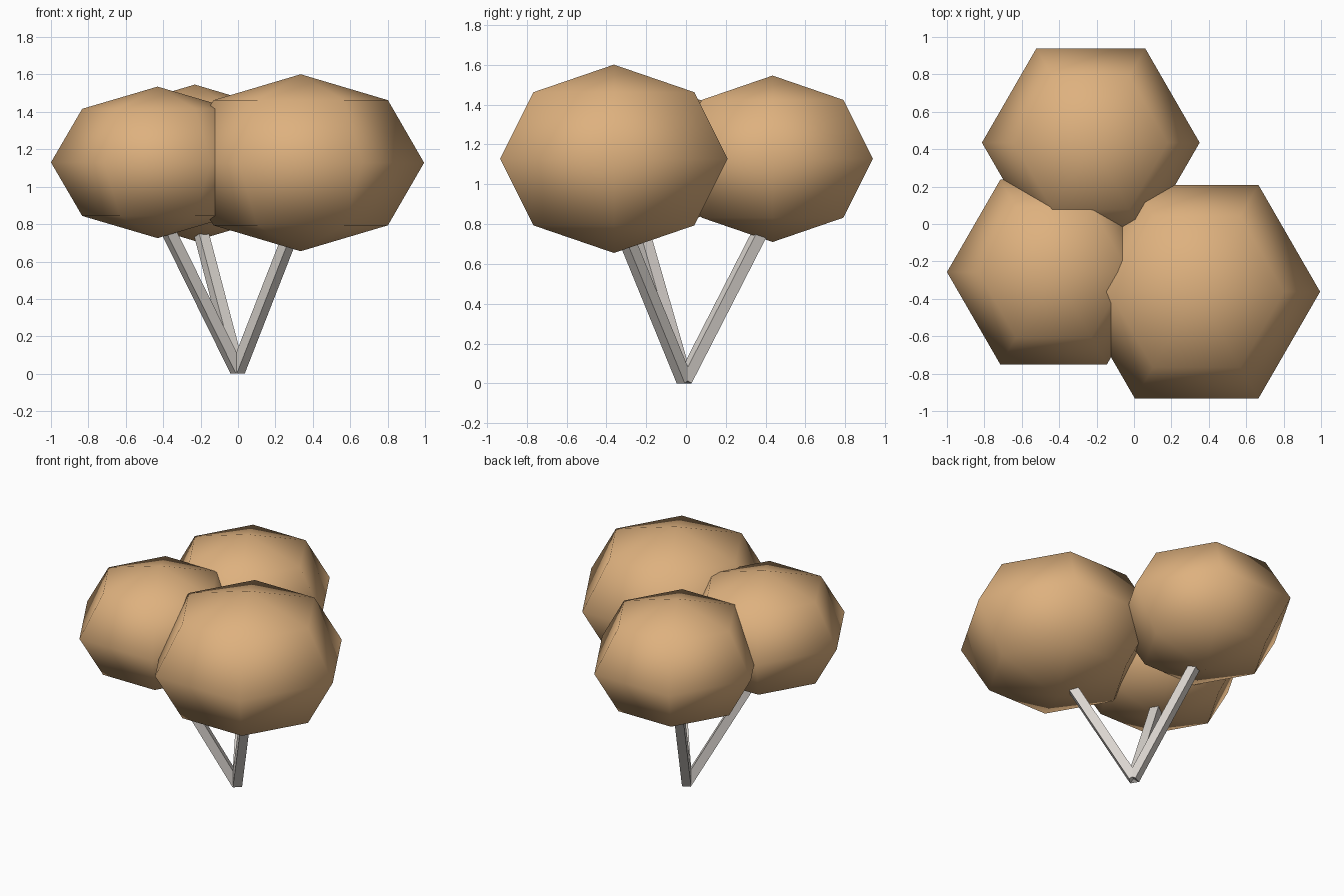
import bpy, bmesh, math
from mathutils import Vector, Matrix

cube = bpy.data.objects.get("Cube")
if cube:
    bpy.data.objects.remove(cube, do_unlink=True)


def material(name, color):
    mat = bpy.data.materials.new(name)
    mat.use_nodes = True
    mat.diffuse_color = color
    mat.node_tree.nodes["Principled BSDF"].inputs["Base Color"].default_value = color
    return mat


tan = material("tan_foliage", (0.73, 0.44, 0.21, 1))
bark = material("pale_bark", (0.70, 0.66, 0.62, 1))


def add_object(name, bm, mat, smooth):
    mesh = bpy.data.meshes.new(name)
    for face in bm.faces:
        face.smooth = smooth
    bm.to_mesh(mesh)
    bm.free()
    mesh.materials.append(mat)
    obj = bpy.data.objects.new(name, mesh)
    bpy.context.collection.objects.link(obj)
    return obj


def foliage(name, centre, radius, half_height):
    """Squashed six-sided sphere with a corner pointing along x."""
    bm = bmesh.new()
    bmesh.ops.create_uvsphere(bm, u_segments=6, v_segments=4, radius=1)
    # Turn a corner of the widest ring onto the x axis
    corner = min(bm.verts, key=lambda v: abs(v.co.z) - 0.01 * v.co.x).co
    turn = Matrix.Rotation(-math.atan2(corner.y, corner.x), 4, "Z")
    bm.transform(Matrix.Translation(centre)
                 @ Matrix.Diagonal((radius, radius, half_height, 1)) @ turn)
    add_object(name, bm, tan, True)


def branch(name, start, end, side):
    """Square bar whose faces line up with the direction it leans."""
    axis = end - start
    lateral = Vector((-axis.y, axis.x, 0)).normalized()
    w = axis.normalized()
    u = lateral.cross(w)
    frame = Matrix((u, lateral, w)).transposed().to_4x4()
    bm = bmesh.new()
    bmesh.ops.create_cube(bm, size=1)
    bm.transform(Matrix.Translation((start + end) / 2) @ frame
                 @ Matrix.Diagonal((side, side, axis.length, 1)))
    bmesh.ops.recalc_face_normals(bm, faces=bm.faces)
    add_object(name, bm, bark, False)


# Three clumps, each carried by its own branch from a shared foot
clumps = {
    "front_left": ((0.335, -0.362, 1.128), 0.66, 0.473),
    "front_right": ((-0.43, -0.257, 1.13), 0.57, 0.405),
    "back": ((-0.231, 0.435, 1.128), 0.582, 0.418),
}
foot = Vector((-0.003, -0.008, 0.015))
for place, (centre, radius, half_height) in clumps.items():
    foliage(place + "_foliage", Vector(centre), radius, half_height)
    tip = Vector((centre[0], centre[1], 0.88))
    branch(place + "_branch", foot, tip, 0.059)
